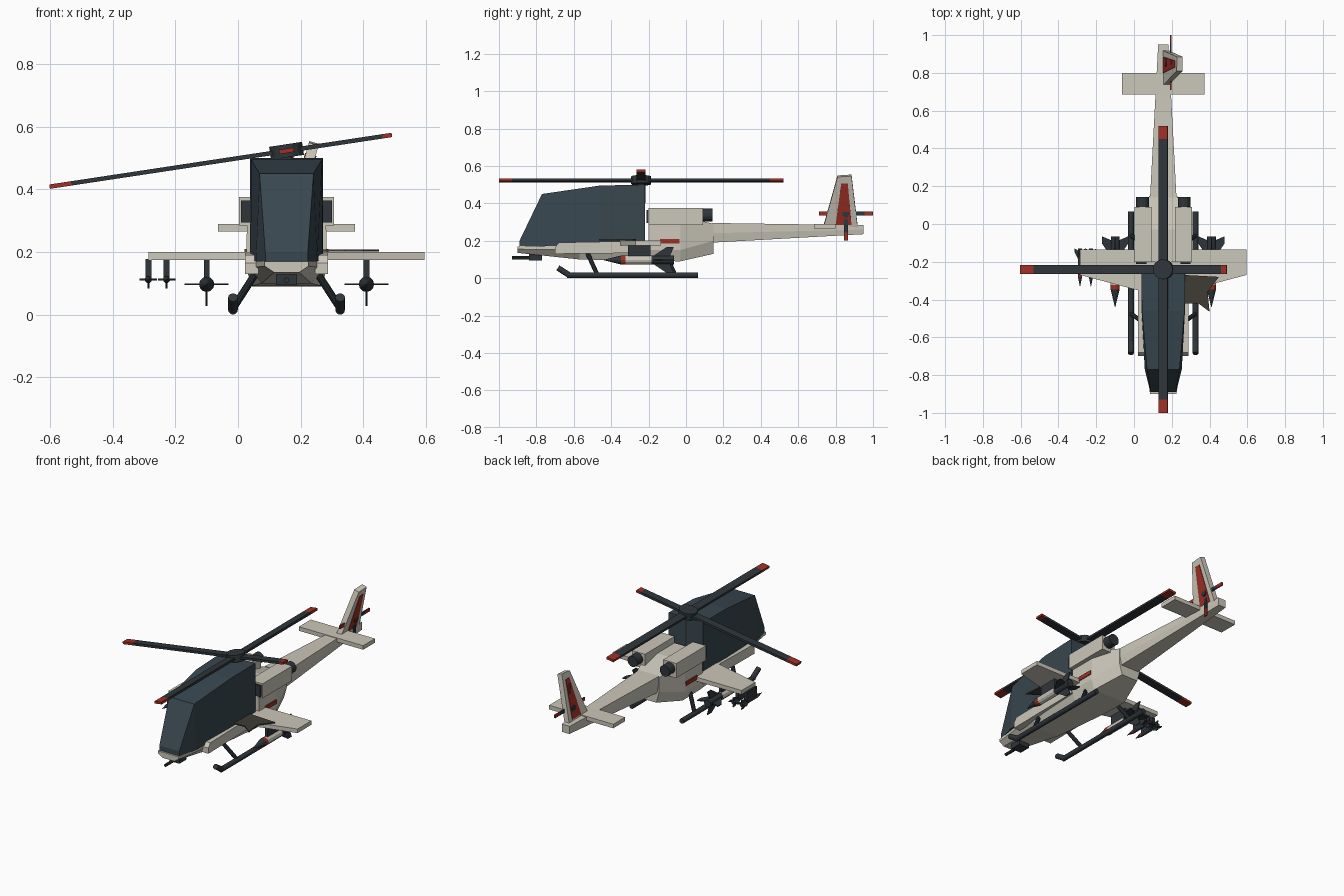
import bpy, bmesh, math
from mathutils import Vector, Matrix

if "Cube" in bpy.data.objects:
    bpy.data.objects.remove(bpy.data.objects["Cube"])

CX = 0.155  # aircraft centreline


def material(name, rgb):
    m = bpy.data.materials.new(name)
    m.diffuse_color = (*rgb, 1)
    m.use_nodes = True
    m.node_tree.nodes["Principled BSDF"].inputs["Base Color"].default_value = m.diffuse_color
    return m


BEIGE = material("beige", (0.60, 0.57, 0.49))
DARK = material("dark", (0.028, 0.036, 0.042))
GLASS = material("glass", (0.04, 0.062, 0.078))
RED = material("red", (0.34, 0.03, 0.02))
BROWN = material("brown", (0.05, 0.045, 0.035))


def finish(name, bm, mat, matrix=None):
    if matrix:
        bm.transform(matrix)
    bmesh.ops.recalc_face_normals(bm, faces=bm.faces)
    me = bpy.data.meshes.new(name)
    bm.to_mesh(me)
    bm.free()
    me.materials.append(mat)
    ob = bpy.data.objects.new(name, me)
    bpy.context.collection.objects.link(ob)
    return ob


def loft(name, rings, mat, matrix=None):
    """Skin a list of equal-length closed rings and cap both ends."""
    bm = bmesh.new()
    vs = [[bm.verts.new(p) for p in r] for r in rings]
    n = len(vs[0])
    for a, b in zip(vs, vs[1:]):
        for i in range(n):
            bm.faces.new((a[i], a[(i + 1) % n], b[(i + 1) % n], b[i]))
    bm.faces.new(vs[0])
    bm.faces.new(vs[-1])
    return finish(name, bm, mat, matrix)


def box(name, x, y, z, mat, matrix=None):
    ring = lambda k: [(x[0], y[0], k), (x[1], y[0], k), (x[1], y[1], k), (x[0], y[1], k)]
    return loft(name, [ring(z[0]), ring(z[1])], mat, matrix)


def prism(name, pts, axis, lo, hi, mat, matrix=None):
    """Extrude a 2D outline along x or z."""
    f = (lambda k: [(k, a, b) for a, b in pts]) if axis == 'x' else (lambda k: [(a, b, k) for a, b in pts])
    return loft(name, [f(lo), f(hi)], mat, matrix)


def tube(name, p, q, r1, mat, r2=None, n=12):
    p, q = Vector(p), Vector(q)
    bm = bmesh.new()
    bmesh.ops.create_cone(bm, cap_ends=True, segments=n, radius1=r1, radius2=r1 if r2 is None else r2,
                          depth=(q - p).length)
    rot = (q - p).to_track_quat('Z', 'Y').to_matrix().to_4x4()
    return finish(name, bm, mat, Matrix.Translation((p + q) / 2) @ rot)


def section(y, wt, zt, wm, zm, wb, zb):
    return [(CX - wt, y, zt), (CX + wt, y, zt), (CX + wm, y, zm),
            (CX + wb, y, zb), (CX - wb, y, zb), (CX - wm, y, zm)]


# Hull, body and tail boom
loft("nose_hull", [section(-0.90, .07, .17, .07, .155, .04, .135),
                   section(-0.57, .115, .185, .115, .15, .08, .10),
                   section(-0.20, .13, .20, .13, .15, .11, .092)], BEIGE)
loft("main_body", [section(-0.20, .125, .335, .13, .15, .11, .092),
                   section(-0.03, .125, .335, .13, .15, .11, .09),
                   section(0.147, .075, .29, .075, .20, .055, .13)], BEIGE)
loft("tail_boom", [section(0.14, .07, .295, .07, .24, .06, .19),
                   section(0.95, .027, .283, .027, .26, .024, .235)], BEIGE)

# Canopy
canopy = [(-0.89, .068, .17, .068, .20), (-0.77, .098, .17, .086, .45),
          (-0.46, .115, .18, .113, .495), (-0.22, .117, .18, .117, .50)]
loft("canopy", [[(CX - wb, y, zb), (CX + wb, y, zb), (CX + wt, y, zt), (CX - wt, y, zt)]
                for y, wb, zb, wt, zt in canopy], GLASS)

# Chin gun
box("gun_mount", (CX - .034, CX + .034), (-0.84, -0.77), (.095, .135), DARK)
tube("gun_barrel", (CX, -0.93, .11), (CX, -0.83, .11), .009, DARK, n=8)

for s, side in ((-1, "left"), (1, "right")):
    X = lambda d: CX + s * d
    # Engines
    box(side + "_engine", (X(.062), X(.152)), (-0.20, 0.09), (.285, .375), BEIGE)
    box(side + "_engine_intake", (X(.09), X(.145)), (-0.212, -0.19), (.295, .365), DARK)
    tube(side + "_exhaust", (X(.11), 0.06, .338), (X(.11), 0.143, .338), .034, DARK, n=14)
    # Cheek fairings and body stripe
    prism(side + "_cheek", [(-.70, .13), (-.70, .165), (-.68, .19), (-.20, .20), (-.20, .135)],
          'x', X(.09), X(.133), BEIGE)
    box(side + "_stripe", (X(.11), X(.134)), (-0.14, -0.035), (.185, .21), RED)
    # Stub wing
    prism(side + "_wing", [(X(.10), -.36), (X(.44), -.27), (X(.44), -.135), (X(.10), -.135)][::s],
          'z', .175, .20, BEIGE)
    # Landing skid with raised toe and struts
    sx = X(.171)
    tube(side + "_skid", (sx, -.635, .0155), (sx, .065, .0155), .0155, DARK)
    tube(side + "_skid_toe", (sx, -.625, .0165), (sx, -.685, .055), .0155, DARK)
    for i, y in enumerate((-.50, -.085)):
        tube(f"{side}_skid_strut_{i}", (X(.10), y - .025, .13), (sx, y + .025, .02), .012, DARK, n=10)


def rocket(name, x, z, y0, y1, r, fin, body_mat):
    """Nose at y0, tail at y1, four swept tail fins."""
    L = y1 - y0
    nose, ring = y0 + .25 * L, y0 + .31 * L
    tube(name + "_nose", (x, nose, z), (x, y0, z), r, DARK, r2=.001)
    tube(name + "_band", (x, nose, z), (x, ring, z), r * 1.02, RED)
    tube(name + "_body", (x, ring, z), (x, y0 + .68 * L, z), r, body_mat)
    tube(name + "_tail", (x, y0 + .68 * L, z), (x, y1, z), r * .95, DARK)
    outline = [(y0 + .62 * L, 0), (y0 + .90 * L, fin), (y1, fin), (y0 + .92 * L, 0)]
    for k in range(4):
        prism(f"{name}_fin_{k}", outline, 'x', -.003, .003, DARK,
              Matrix.Translation((x, 0, z)) @ Matrix.Rotation(k * math.pi / 2, 4, 'Y'))


# Weapons: one large rocket per side, two small ones on the left wing tip
for s, side in ((-1, "left"), (1, "right")):
    x = CX + s * .255
    rocket(side + "_rocket", x, .097, -.44, -.065, .024, .07, BEIGE)
    box(side + "_rocket_pylon", (x - .009, x + .009), (-.31, -.19), (.115, .178), DARK)
for i, x in enumerate((-.286, -.228)):
    rocket(f"small_rocket_{i}", x, .112, -.33, -.13, .011, .028, DARK)
    box(f"small_pylon_{i}", (x - .01, x + .01), (-.27, -.17), (.118, .178), DARK)

# Dark ragged panel on the right wing root
prism("wing_panel", [(.27, -.27), (.27, -.42), (.34, -.42), (.40, -.465), (.39, -.36), (.45, -.28)],
      'z', .201, .208, BROWN)

# Main rotor, tilted so the right side is high; the right blade is shorter
tilt = Matrix.Translation((CX, -.24, .523)) @ Matrix.Rotation(-.15, 4, 'Y')
tube("rotor_mast", (CX, -.24, .33), (CX, -.24, .52), .022, DARK)
hub = bmesh.new()
bmesh.ops.create_cone(hub, cap_ends=True, segments=16, radius1=.053, radius2=.053, depth=.042)
finish("rotor_hub", hub, DARK, tilt)
for k, (length, tip) in enumerate(((.34, .03), (.76, .07), (.765, .07), (.76, .07))):
    m = tilt @ Matrix.Rotation(k * math.pi / 2, 4, 'Z')
    box(f"main_blade_{k}", (0, length - tip), (-.024, .024), (-.007, .007), DARK, m)
    box(f"main_blade_tip_{k}", (length - tip, length), (-.024, .024), (-.007, .007), RED, m)

# Tailplane and leaning fin with red panels
box("tailplane", (CX - .219, CX + .219), (.685, .80), (.265, .29), BEIGE)
lean = Matrix.Translation((.165, 0, .26)) @ Matrix.Rotation(math.radians(15), 4, 'Y')
prism("tail_fin", [(.73, 0), (.92, 0), (.885, .30), (.81, .295)], 'x', -.016, .016, BEIGE, lean)
prism("tail_fin_panel", [(.80, .03), (.885, .03), (.865, .26), (.83, .26)], 'x', -.019, .019, RED, lean)

# Tail rotor
rx, ry, rz = .195, .855, .345
tube("tail_rotor_hub", (rx - .03, ry, rz), (rx + .015, ry, rz), .02, DARK)
for k in range(4):
    m = Matrix.Translation((rx, ry, rz)) @ Matrix.Rotation(k * math.pi / 2, 4, 'X')
    box(f"tail_blade_{k}", (-.004, .004), (0, .10), (-.01, .01), DARK, m)
    box(f"tail_blade_tip_{k}", (-.004, .004), (.10, .145), (-.01, .01), RED, m)
